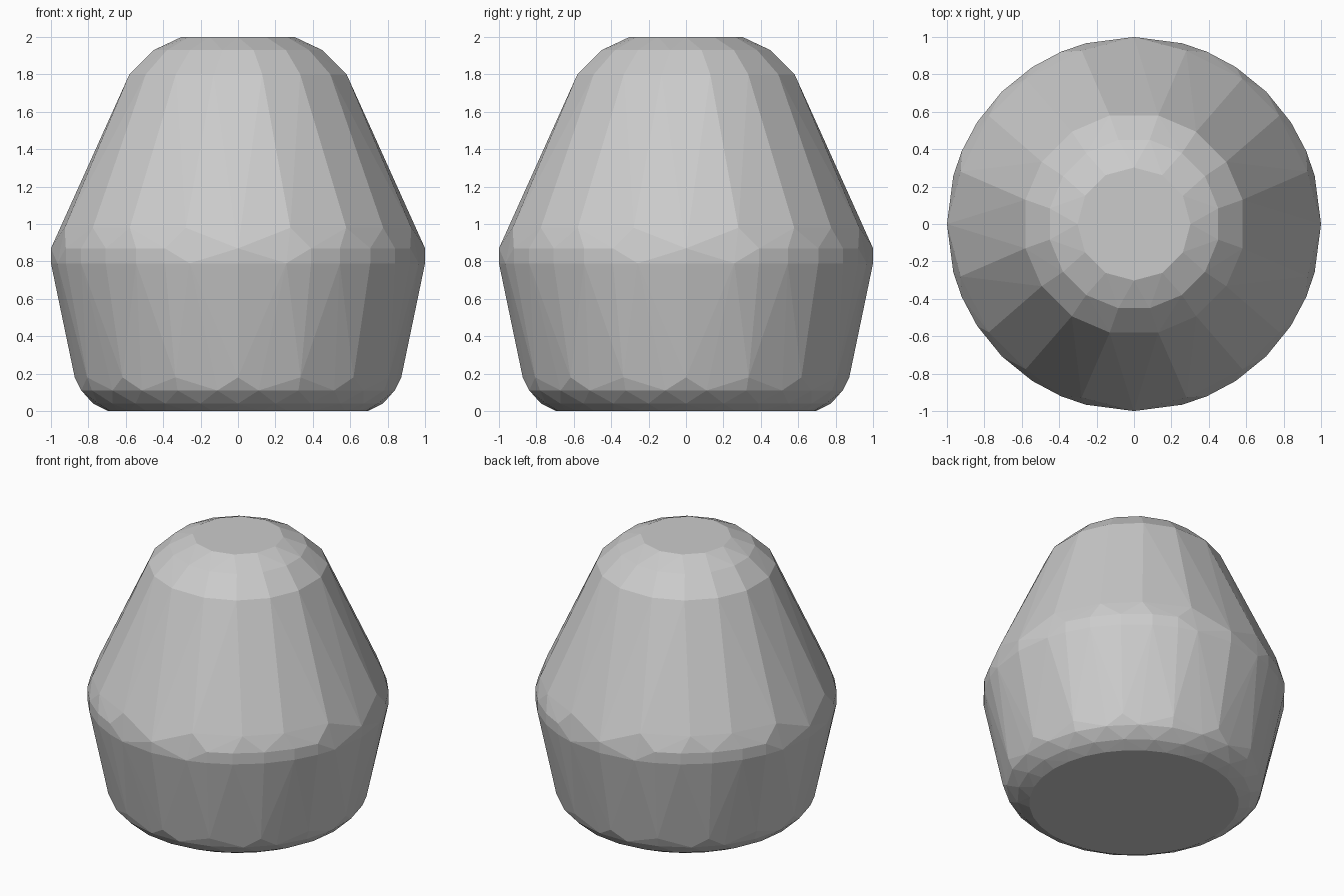
import bpy, bmesh
from math import sin, cos, radians

if "Cube" in bpy.data.objects:
    bpy.data.objects.remove(bpy.data.objects["Cube"])


def ring(bm, z, r, angles):
    # repeat one quadrant's angles around all four sides
    for q in range(4):
        for a in angles:
            t = radians(a + 90 * q)
            bm.verts.new((r * cos(t), r * sin(t), z))


def even(n, start=0):
    return [start + 90 * i / n for i in range(n)]


bm = bmesh.new()
# rounded base
ring(bm, 0.0, 0.695, even(8))
ring(bm, 0.04, 0.775, even(6))
ring(bm, 0.11, 0.845, even(6, 7.5))
ring(bm, 0.18, 0.873, even(4))
# widest belt
ring(bm, 0.79, 1.0, [0, 15, 23, 33, 45, 57, 67, 75])
ring(bm, 0.87, 1.0, [0, 23, 33, 45, 57, 67])
ring(bm, 0.98, 0.968, [16.8, 36.7, 53.3, 73.2])
# rounded shoulder and flat top
ring(bm, 1.8, 0.595, [12.6, 34, 56, 77.4])
ring(bm, 1.93, 0.458, [10.5, 34, 56, 79.5])
ring(bm, 2.0, 0.302, even(3))

# wrap the rings in a faceted convex skin
res = bmesh.ops.convex_hull(bm, input=bm.verts[:])
spare = {v for v in res["geom_interior"] + res["geom_unused"]
         if isinstance(v, bmesh.types.BMVert)}
bmesh.ops.delete(bm, geom=list(spare), context='VERTS')
bmesh.ops.dissolve_limit(bm, angle_limit=radians(1), verts=bm.verts[:], edges=bm.edges[:])
bmesh.ops.recalc_face_normals(bm, faces=bm.faces[:])

mesh = bpy.data.meshes.new("faceted_body")
bm.to_mesh(mesh)
bm.free()
body = bpy.data.objects.new("faceted_body", mesh)
bpy.context.collection.objects.link(body)
